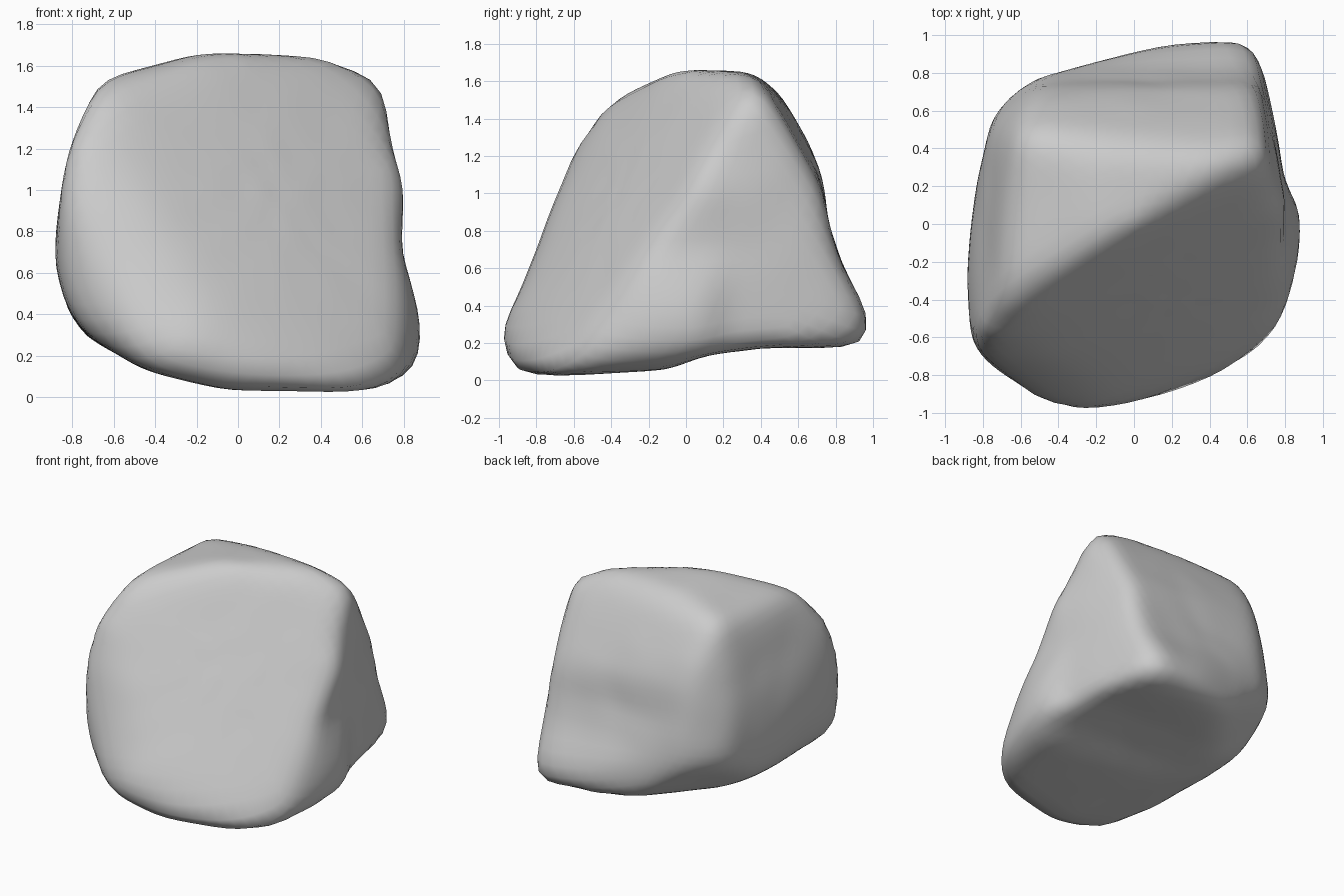
import bpy
import bmesh
from mathutils import Vector, noise

cube = bpy.data.objects.get("Cube")
if cube:
    bpy.data.objects.remove(cube, do_unlink=True)

CENTRE = Vector((0, 0, 0.75))
SHARPNESS = 32  # higher values give crisper ridges between the facets
SWELL = 1.014   # makes up for the material lost by rounding the ridges

# Outlines of the boulder along each axis
FRONT_OUTLINE = [(-.9, .8), (-.88, 1.1), (-.8, 1.33), (-.68, 1.52), (-.35, 1.61), (-.15, 1.67),
                 (.42, 1.65), (.71, 1.53), (.74, 1.25), (.8, 1), (.78, .7), (.9, .33), (.88, .17),
                 (.65, 0), (-.05, .03), (-.45, .14), (-.72, .3), (-.81, .42), (-.88, .62)]
SIDE_OUTLINE = [(-1, .26), (-.87, .5), (-.7, .95), (-.6, 1.2), (-.45, 1.46), (-.2, 1.62), (0, 1.67),
                (.35, 1.65), (.5, 1.55), (.65, 1.3), (.72, 1.1), (.75, .85), (.83, .6), (1, .33),
                (.95, .18), (.4, .18), (.1, .14), (-.1, .06), (-.6, .03), (-.82, 0), (-.93, .06)]
TOP_OUTLINE = [(-.25, -1), (.05, -.95), (.58, -.82), (.68, -.7), (.82, -.45), (.88, -.15), (.9, .06),
               (.79, .22), (.73, .6), (.7, .8), (.63, .97), (.55, 1), (.2, .95), (-.5, .77),
               (-.65, .68), (-.75, .55), (-.86, .05), (-.9, -.28), (-.86, -.6), (-.8, -.7), (-.5, -.92)]

# Broad cleaved facets: outward direction and distance from the centre
FACETS = [
    ((.45, -.73, .5), .48),       # sloping front, one half
    ((.36, -.78, .5), .485),      # sloping front, other half
    ((.88, -.41, .25), .76),      # front corner
    ((.96, .28, .09), .85),       # side beyond the front corner
    ((.08, .86, .5), .81),        # back
    ((-.7, .65, .2), .92),        # back shoulder
    ((-.95, .1, .28), .85),       # rounded side
    ((-.1, .12, -.98), .65),      # underside
    ((-.55, .45, -.7), .82),      # undercut corner
]


def outline_gauge(direction, outline, a, b):
    """Inverse distance from the centre to an extruded outline."""
    dx, dy = direction[a], direction[b]
    origin = Vector((CENTRE[a], CENTRE[b]))
    for start, end in zip(outline, outline[1:] + outline[:1]):
        p = Vector(start) - origin
        edge = Vector(end) - Vector(start)
        det = dx * edge.y - dy * edge.x
        if abs(det) < 1e-9:
            continue
        distance = (p.x * edge.y - p.y * edge.x) / det
        along = (p.x * dy - p.y * dx) / det
        if distance > 0 and -1e-6 <= along <= 1 + 1e-6:
            return 1 / distance
    return 0


def boulder_radius(direction):
    """Softly blended intersection of the outlines and facets."""
    gauges = [outline_gauge(direction, FRONT_OUTLINE, 0, 2),
              outline_gauge(direction, SIDE_OUTLINE, 1, 2),
              outline_gauge(direction, TOP_OUTLINE, 0, 1)]
    for normal, height in FACETS:
        gauges.append(max(0, Vector(normal).normalized().dot(direction)) / height)
    return SWELL * sum(g ** SHARPNESS for g in gauges) ** (-1 / SHARPNESS)


# Boulder body
bm = bmesh.new()
bmesh.ops.create_icosphere(bm, subdivisions=5, radius=1)
for v in bm.verts:
    direction = v.co.normalized()
    radius = boulder_radius(direction) * (1 + 0.008 * noise.noise(direction * 4))
    v.co = CENTRE + direction * radius
for _ in range(2):
    bmesh.ops.smooth_vert(bm, verts=bm.verts, factor=0.5,
                          use_axis_x=True, use_axis_y=True, use_axis_z=True)
for face in bm.faces:
    face.smooth = True
mesh = bpy.data.meshes.new("boulder")
bm.to_mesh(mesh)
bm.free()
boulder = bpy.data.objects.new("boulder", mesh)
bpy.context.collection.objects.link(boulder)

# Stone colour
stone = bpy.data.materials.new("grey_stone")
stone.use_nodes = True
colour = (0.6, 0.6, 0.6, 1)
stone.diffuse_color = colour
stone.node_tree.nodes["Principled BSDF"].inputs["Base Color"].default_value = colour
mesh.materials.append(stone)
